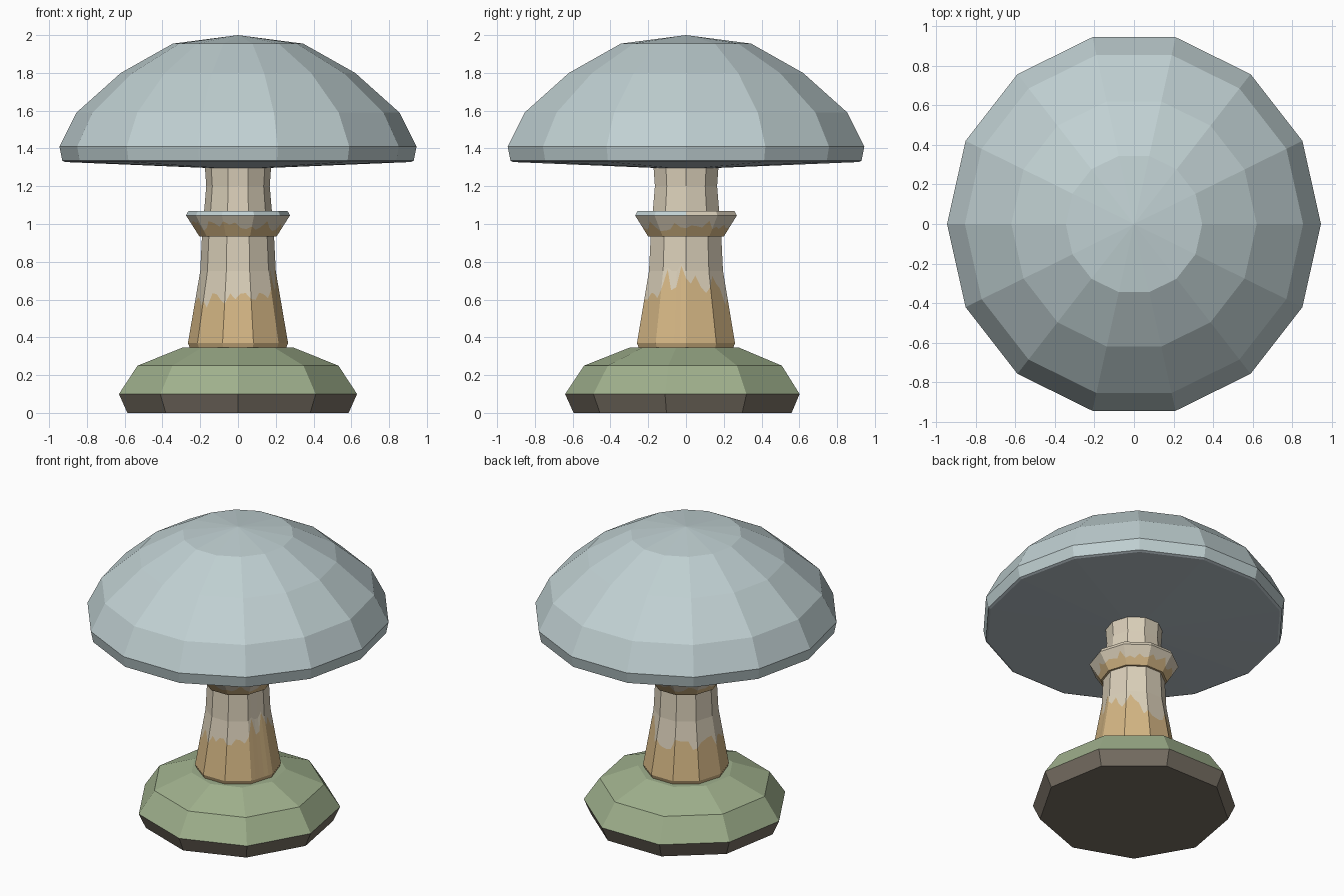
import bpy
import bmesh
import math
import random

random.seed(4)
if "Cube" in bpy.data.objects:
    bpy.data.objects.remove(bpy.data.objects["Cube"], do_unlink=True)


def material(name, r, g, b):
    """Flat material from 8-bit display values, converted to linear."""
    col = []
    for c in (r, g, b):
        c /= 255
        col.append(c / 12.92 if c < 0.04 else ((c + 0.055) / 1.055) ** 2.4)
    col.append(1.0)
    m = bpy.data.materials.new(name)
    m.use_nodes = True
    m.diffuse_color = col
    m.node_tree.nodes["Principled BSDF"].inputs["Base Color"].default_value = col
    return m


pale_blue = material("pale_blue", 192, 208, 210)
underside_grey = material("underside_grey", 182, 193, 199)
cream = material("cream", 218, 207, 185)
tan = material("tan", 212, 182, 132)
moss_green = material("moss_green", 160, 177, 141)
dark_stone = material("dark_stone", 120, 112, 100)


def lathe(name, rows, colours, sides, start=0.0, sub=1, y_scale=1.0):
    """Stack polygon rows into a closed solid. A row is a list of (radius, z)
    pairs, one per point, or a single pair; one colour per band between rows."""
    corners = [(math.cos(start + math.tau * i / sides),
                math.sin(start + math.tau * i / sides) * y_scale)
               for i in range(sides + 1)]
    outline = []
    for a, b in zip(corners, corners[1:]):
        for s in range(sub):
            t = s / sub
            outline.append((a[0] + (b[0] - a[0]) * t, a[1] + (b[1] - a[1]) * t))
    n = len(outline)
    bm = bmesh.new()
    rings = []
    for row in rows:
        pairs = row if isinstance(row, list) else [row] * n
        rings.append([bm.verts.new((x * r, y * r, z))
                      for (x, y), (r, z) in zip(outline, pairs)])
    mats = list(dict.fromkeys(colours))
    for lower, upper, colour in zip(rings, rings[1:], colours):
        for i in range(n):
            j = (i + 1) % n
            f = bm.faces.new((lower[i], lower[j], upper[j], upper[i]))
            f.material_index = mats.index(colour)
    bm.faces.new(rings[0][::-1]).material_index = mats.index(colours[0])
    bm.faces.new(rings[-1]).material_index = mats.index(colours[-1])
    bmesh.ops.remove_doubles(bm, verts=bm.verts[:], dist=0.0005)
    bmesh.ops.recalc_face_normals(bm, faces=bm.faces[:])
    mesh = bpy.data.meshes.new(name)
    bm.to_mesh(mesh)
    bm.free()
    for m in mats:
        mesh.materials.append(m)
    obj = bpy.data.objects.new(name, mesh)
    bpy.context.scene.collection.objects.link(obj)
    return obj


# Base: dark stone foot under a mossy mound
lathe("base", [(0.595, 0), (0.64, 0.1), (0.54, 0.25), (0.3, 0.345)],
      [dark_stone, moss_green, moss_green], 9, start=-math.pi / 2)

# Stalk: ragged tan stain rising from the foot, higher on the left side
SIDES, SUB = 10, 5
COUNT = SIDES * SUB


def stalk_radius(z):
    if z < 0.75:
        return 0.265 - 0.065 * (z - 0.37) / 0.38
    return 0.2 - 0.01 * (z - 0.75) / 0.19


stain, shoulder = [], []
for k in range(COUNT):
    side = max(0, math.cos(math.tau * k / COUNT))
    z = 0.59 + 0.16 * side ** 3 + random.uniform(-0.04, 0.05) * (1 + side)
    top = max(0.75, z + 0.01)
    stain.append((stalk_radius(z), z))
    shoulder.append((stalk_radius(top), top))
lathe("stalk", [(0.25, 0.33), (0.265, 0.37), stain, shoulder, (0.19, 0.95)],
      [tan, tan, cream, cream], SIDES, sub=SUB, y_scale=1.03)

# Collar: flared ring with a ragged stain and a thin top lip
drip = []
for k in range(COUNT):
    t = random.uniform(0.25, 0.75)
    drip.append((0.205 + 0.07 * t, 0.935 + 0.11 * t))
collar = lathe("collar", [(0.205, 0.935), drip, (0.275, 1.045), (0.262, 1.07)],
               [tan, cream, cream], SIDES, sub=SUB, y_scale=1.03)
collar.data.materials.append(pale_blue)
for face in collar.data.polygons:
    if face.center.z > 1.05 and face.normal.y < -0.25 and face.normal.z < 0.9:
        face.material_index = 2

# Neck: upper stalk reaching into the cap
lathe("neck", [(0.18, 1.06), (0.168, 1.2), (0.176, 1.31)],
      [cream, cream], SIDES, y_scale=1.03)

# Cap: faceted dome with a shallow conical underside
lathe("cap", [(0, 1.29), (0.915, 1.328), (0.93, 1.335), (0.945, 1.41),
              (0.855, 1.59), (0.62, 1.8), (0.345, 1.955), (0, 2)],
      [underside_grey] * 2 + [pale_blue] * 5, 14, y_scale=1.025)
